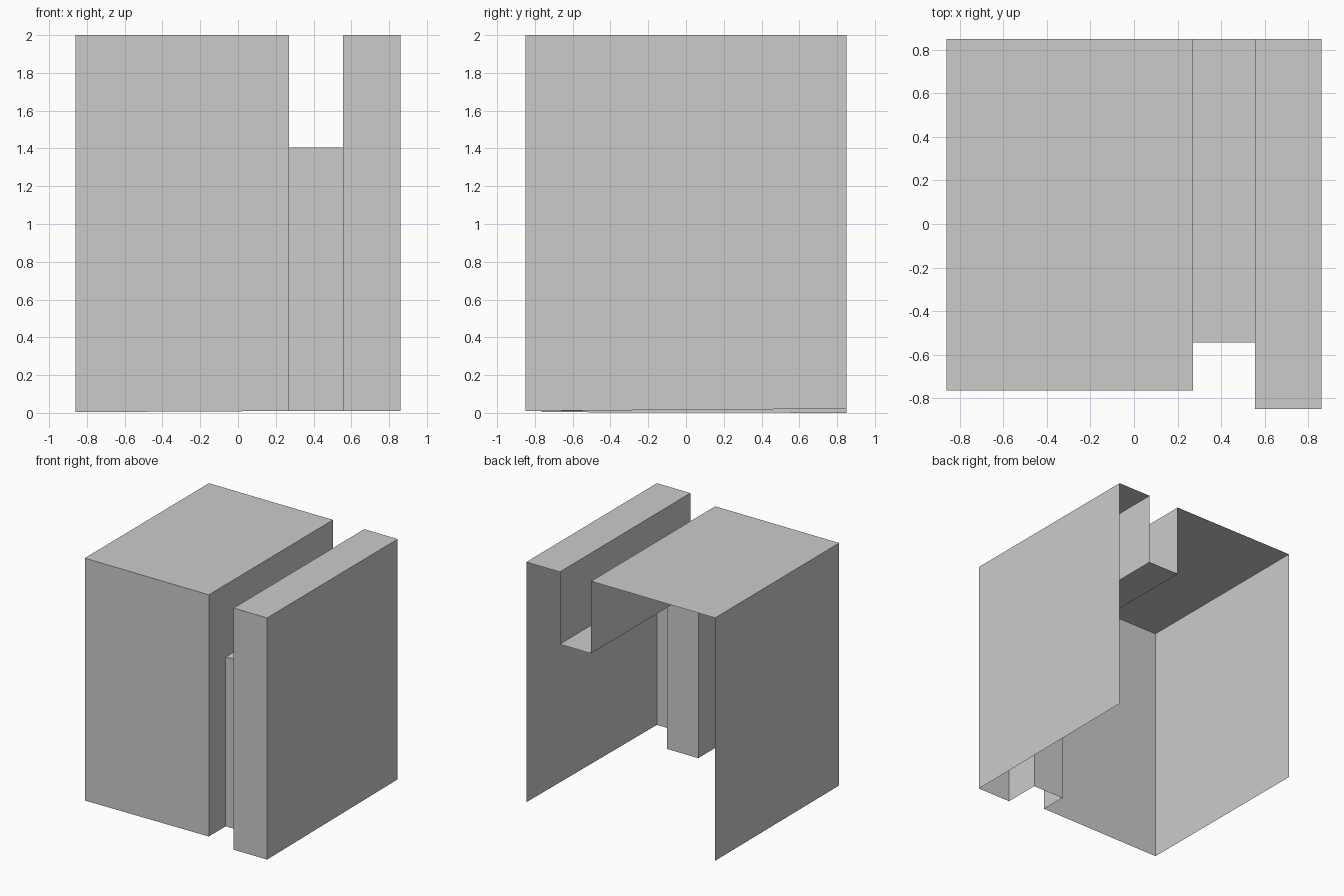
import bpy

if "Cube" in bpy.data.objects:
    bpy.data.objects.remove(bpy.data.objects["Cube"])

BACK, TOP = 0.85, 2.0


def make_mesh(name, verts, faces):
    mesh = bpy.data.meshes.new(name)
    mesh.from_pydata(verts, [], faces)
    obj = bpy.data.objects.new(name, mesh)
    bpy.context.collection.objects.link(obj)
    return obj


def bent_sheet(name, x0, x1, front, top, base0, base1):
    """Open sheet: up the front, then across the top to the open back."""
    verts = []
    for x, base in ((x0, base0), (x1, base1)):
        verts += [(x, front, base), (x, front, top), (x, BACK, top)]
    make_mesh(name, verts, [(0, 3, 4, 1), (1, 4, 5, 2)])


def side_wall(name, x, profile, faces_left):
    """Flat upright wall from a (y, z) profile."""
    order = range(len(profile))
    face = list(reversed(order)) if faces_left else list(order)
    make_mesh(name, [(x, y, z) for y, z in profile], [face])


def step_wall(name, x, front, base, faces_left):
    """L-shaped wall between a tall panel and the recessed channel."""
    side_wall(name, x, [(front, base), (CHANNEL_Y, base), (CHANNEL_Y, CHANNEL_Z),
                        (BACK, CHANNEL_Z), (BACK, TOP), (front, TOP)], faces_left)


X_LEFT, X_A, X_B, X_RIGHT = -0.86, 0.27, 0.555, 0.86
MAIN_Y, CHANNEL_Y, STRIP_Y = -0.765, -0.545, -0.85
CHANNEL_Z = 1.405

# Front and top panels: wide body, recessed channel, narrow strip
bent_sheet("main_panel", X_LEFT, X_A, MAIN_Y, TOP, 0.004, 0.01)
bent_sheet("recessed_channel", X_A, X_B, CHANNEL_Y, CHANNEL_Z, 0.01, 0.01)
bent_sheet("side_strip", X_B, X_RIGHT, STRIP_Y, TOP, 0.01, 0.01)

# Channel step walls
step_wall("channel_left_wall", X_A, MAIN_Y, 0.01, False)
step_wall("channel_right_wall", X_B, STRIP_Y, 0.01, True)

# Outer walls; back and underside stay open
side_wall("left_wall", X_LEFT, [(MAIN_Y, 0.004), (BACK, 0.0), (BACK, TOP), (MAIN_Y, TOP)], True)
side_wall("right_wall", X_RIGHT, [(STRIP_Y, 0.01), (BACK, 0.022), (BACK, TOP), (STRIP_Y, TOP)], False)
